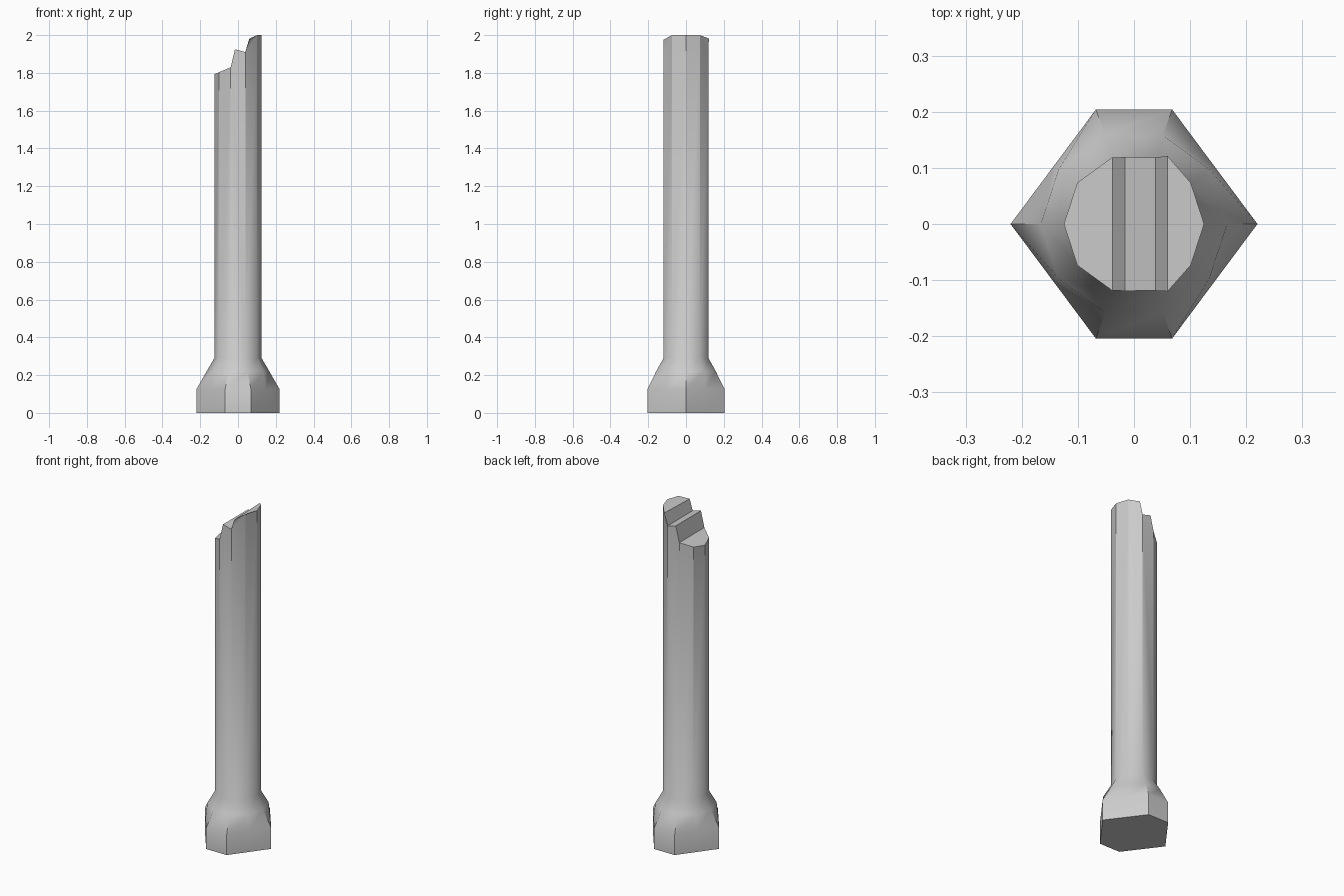
import bpy, bmesh
from math import cos, sin, pi

if "Cube" in bpy.data.objects:
    bpy.data.objects.remove(bpy.data.objects["Cube"])

bm = bmesh.new()


def decagon(r, heights):
    return [bm.verts.new((r * cos(i * pi / 5), r * sin(i * pi / 5), heights[i]))
            for i in range(10)]


# base: decagon corners pushed out to a six-sided foot
foot = [(0.22, 0), (0.144, 0.102), (0.068, 0.204), (-0.068, 0.204), (-0.144, 0.102),
        (-0.22, 0), (-0.144, -0.102), (-0.068, -0.204), (0.068, -0.204), (0.144, -0.102)]
rings = [[bm.verts.new((x, y, z)) for x, y in foot] for z in (0, 0.125)]

# flare, neck and jagged shaft end
rings.append(decagon(0.166, [0.22] * 10))
rings.append(decagon(0.125, [0.29] * 10))
top = decagon(0.125, [2.0, 2.0, 1.91, 1.83, 1.803, 1.793, 1.803, 1.83, 1.91, 2.0])
rings.append(top)

# extra points along the stepped break
peak_b, peak_f = (bm.verts.new((-0.016, y, 1.925)) for y in (0.119, -0.119))
step_b, step_f = (bm.verts.new(p) for p in ((0.06, 0.121, 1.982), (0.06, -0.12, 1.975)))

# walls
for a, b in zip(rings, rings[1:]):
    for i in range(10):
        j = (i + 1) % 10
        face = [a[i], a[j], b[j], b[i]]
        if b is top and i == 2:
            face.insert(3, peak_b)
        if b is top and i == 7:
            face.insert(3, peak_f)
        bm.faces.new(face)

# slivers leaning off the shaft beside the tall step
bm.faces.new((top[1], top[2], step_b))
bm.faces.new((top[8], top[9], step_f))

# broken end surface, low side to high side
bm.faces.new((top[3], top[4], top[5], top[6], top[7]))
bm.faces.new((top[3], top[7], peak_f, peak_b))
bm.faces.new((peak_b, peak_f, top[8], top[2]))
bm.faces.new((top[2], top[8], step_f, step_b))
bm.faces.new((step_b, step_f, top[9], top[0], top[1]))

# underside
bm.faces.new(rings[0][::-1])

bmesh.ops.recalc_face_normals(bm, faces=bm.faces)
mesh = bpy.data.meshes.new("broken_pillar")
bm.to_mesh(mesh)
bm.free()
obj = bpy.data.objects.new("broken_pillar", mesh)
bpy.context.collection.objects.link(obj)
bpy.context.view_layer.objects.active = obj
obj.select_set(True)
bpy.ops.object.shade_smooth_by_angle(angle=0.56)
